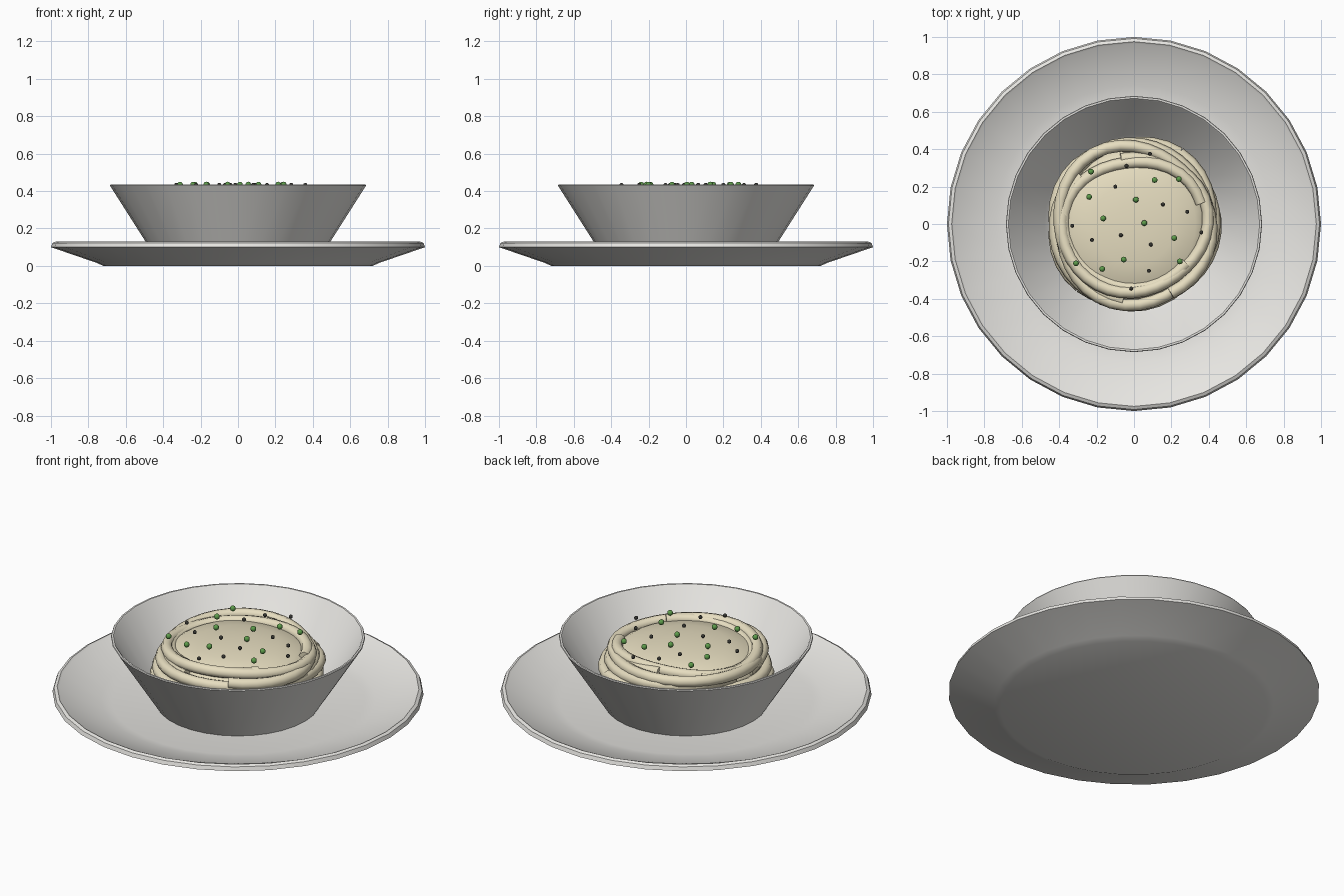
import bpy, bmesh, math, random
from mathutils import Matrix

if "Cube" in bpy.data.objects:
    bpy.data.objects.remove(bpy.data.objects["Cube"])

random.seed(4)


def material(name, rgb):
    m = bpy.data.materials.new(name)
    m.diffuse_color = (*rgb, 1)
    m.use_nodes = True
    m.node_tree.nodes["Principled BSDF"].inputs["Base Color"].default_value = m.diffuse_color
    return m


CERAMIC = material("ceramic_white", (0.80, 0.79, 0.76))
PASTA = material("pasta_cream", (0.80, 0.73, 0.53))
HERB = material("herb_green", (0.11, 0.33, 0.07))
PEPPER = material("pepper_black", (0.035, 0.035, 0.03))


def finish(ob, mat, angle=30):
    ob.data.materials.append(mat)
    bpy.ops.object.select_all(action='DESELECT')
    ob.select_set(True)
    bpy.context.view_layer.objects.active = ob
    bpy.ops.object.shade_smooth_by_angle(angle=math.radians(angle))


def new_object(name, bm):
    me = bpy.data.meshes.new(name)
    bm.to_mesh(me)
    bm.free()
    ob = bpy.data.objects.new(name, me)
    bpy.context.collection.objects.link(ob)
    return ob


def lathe(name, profile, mat, segments=32, angle=30):
    """Spin an (r, z) profile that starts and ends on the axis."""
    bm = bmesh.new()
    vs = [bm.verts.new((r, 0, z)) for r, z in profile]
    es = [bm.edges.new(p) for p in zip(vs, vs[1:])]
    bmesh.ops.spin(bm, geom=vs + es, cent=(0, 0, 0), axis=(0, 0, 1),
                   angle=2 * math.pi, steps=segments)
    bmesh.ops.remove_doubles(bm, verts=bm.verts, dist=1e-4)
    bmesh.ops.recalc_face_normals(bm, faces=bm.faces)
    finish(new_object(name, bm), mat, angle)


# Plate with a sloped rim, and the flared bowl standing on it
lathe("plate", [(0, 0), (0.72, 0), (0.755, 0.016), (1.0, 0.10), (0.992, 0.122),
                (0.975, 0.13), (0.965, 0.122), (0.74, 0.062), (0.68, 0.05),
                (0, 0.05)], CERAMIC)
lathe("bowl", [(0, 0.045), (0.44, 0.045), (0.685, 0.43), (0.682, 0.435),
               (0.672, 0.435), (0.665, 0.428), (0.48, 0.13), (0.43, 0.09),
               (0, 0.08)], CERAMIC)

# Solid heart of the pasta nest
lathe("pasta_mound", [(0, 0.08), (0.36, 0.09), (0.42, 0.18), (0.42, 0.28),
                      (0.39, 0.345), (0.33, 0.38), (0.22, 0.402),
                      (0.11, 0.412), (0, 0.415)], PASTA, 32, 60)


def noodle(name, radius, height, start, turns, thick=0.032):
    """A round strand wound around the nest with a gentle wobble."""
    cu = bpy.data.curves.new(name, 'CURVE')
    cu.dimensions = '3D'
    cu.bevel_depth = thick
    cu.bevel_resolution = 2
    cu.use_fill_caps = True
    n = int(36 * turns)
    sp = cu.splines.new('POLY')
    sp.points.add(n)
    p, q = random.uniform(0, 6.28), random.uniform(0, 6.28)
    for i, pt in enumerate(sp.points):
        a = start + 2 * math.pi * turns * i / n
        r = radius + 0.018 * math.sin(2 * a + p) + 0.008 * math.sin(3 * a + q)
        z = height + 0.016 * math.sin(1.5 * a + q)
        pt.co = (r * math.cos(a), r * math.sin(a), z, 1)
    ob = bpy.data.objects.new(name, cu)
    bpy.context.collection.objects.link(ob)
    bpy.ops.object.select_all(action='DESELECT')
    ob.select_set(True)
    bpy.context.view_layer.objects.active = ob
    bpy.ops.object.convert(target='MESH')
    finish(bpy.context.object, PASTA, 50)


# Strands: radius, height, start angle, turns
STRANDS = [(0.40, 0.13, 0.5, 1.0), (0.42, 0.18, 2.0, 1.0), (0.42, 0.23, 4.0, 1.0),
           (0.425, 0.28, 1.0, 1.0), (0.415, 0.325, 3.2, 0.95), (0.41, 0.355, 5.2, 0.9),
           (0.375, 0.37, 2.4, 0.9), (0.355, 0.365, 0.3, 0.85)]
for i, s in enumerate(STRANDS):
    noodle(f"noodle_{i + 1}", *s)


def sprinkle(name, points, radius, z, mat):
    bm = bmesh.new()
    for x, y in points:
        bmesh.ops.create_uvsphere(bm, u_segments=10, v_segments=7, radius=radius,
                                  matrix=Matrix.Translation((x, y, z)))
    finish(new_object(name, bm), mat, 60)


# Toppings
sprinkle("herb_bits", [(-.23, .28), (.24, .24), (.11, .235), (-.24, .145), (.01, .13),
                       (-.165, .03), (.055, .005), (.215, -.075), (-.31, -.21),
                       (-.17, -.24), (-.055, -.19), (.245, -.2)], 0.016, 0.434, HERB)
sprinkle("pepper_bits", [(.085, .375), (-.04, .31), (-.1, .2), (.155, .105),
                         (.285, .065), (-.33, -.01), (-.225, -.085), (-.07, -.06),
                         (.09, -.11), (.36, -.045), (.08, -.25), (-.015, -.345)],
         0.011, 0.433, PEPPER)
